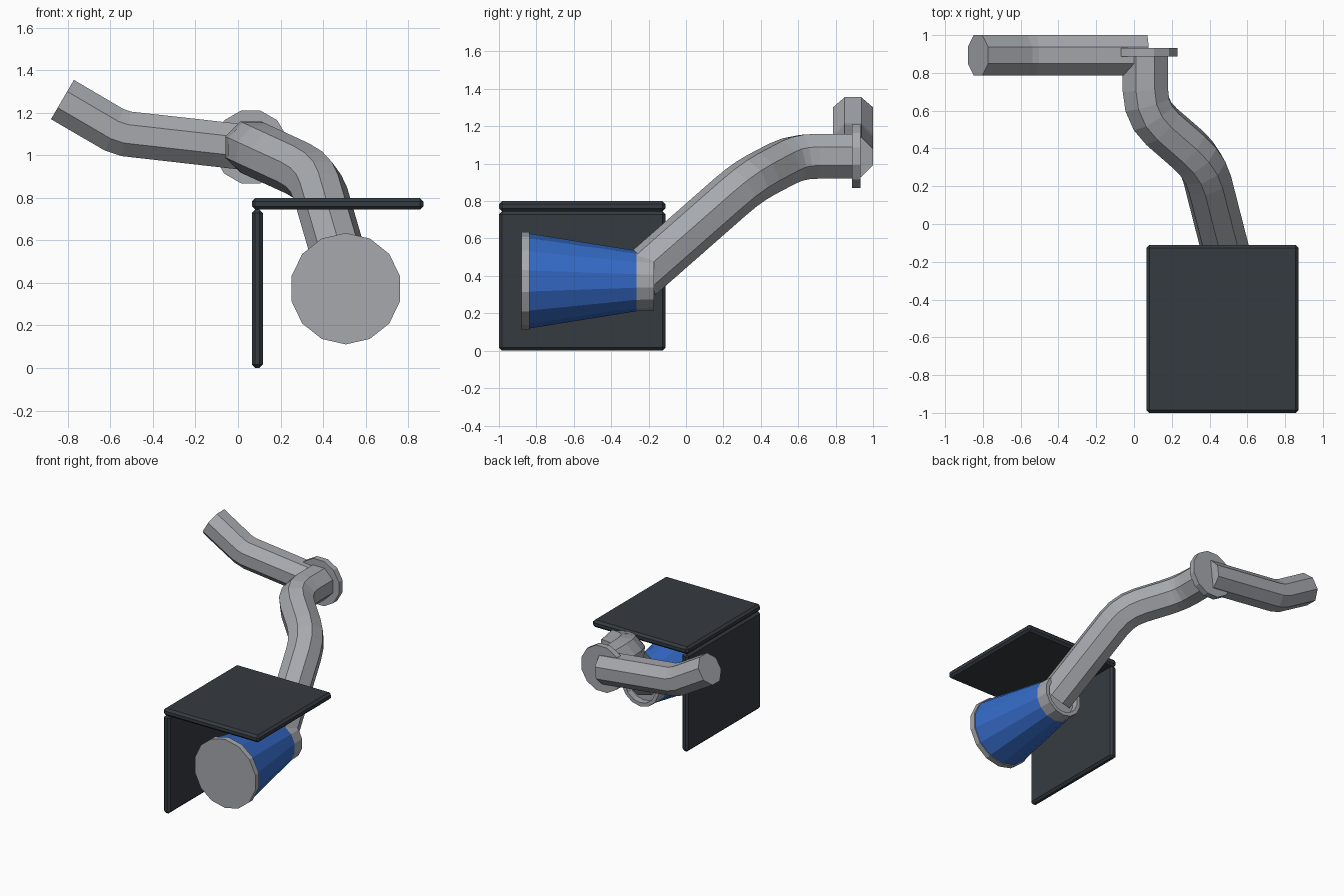
import bpy, bmesh, math
from mathutils import Vector, Quaternion

if "Cube" in bpy.data.objects:
    bpy.data.objects.remove(bpy.data.objects["Cube"])


def material(name, rgb):
    m = bpy.data.materials.new(name)
    m.diffuse_color = (*rgb, 1)
    m.use_nodes = True
    m.node_tree.nodes["Principled BSDF"].inputs["Base Color"].default_value = m.diffuse_color
    return m


GREY = material("silver grey", (0.38, 0.395, 0.42))
BLUE = material("blue", (0.035, 0.145, 0.57))
DARK = material("charcoal", (0.036, 0.044, 0.053))


def finish(bm, name, mat):
    bmesh.ops.recalc_face_normals(bm, faces=bm.faces)
    me = bpy.data.meshes.new(name)
    bm.to_mesh(me)
    bm.free()
    me.materials.append(mat)
    ob = bpy.data.objects.new(name, me)
    bpy.context.collection.objects.link(ob)
    return ob


def skin(rings, name, mat):
    """Bridge consecutive rings of points and cap both ends."""
    bm = bmesh.new()
    vs = [[bm.verts.new(p) for p in r] for r in rings]
    n = len(vs[0])
    for a, b in zip(vs, vs[1:]):
        for i in range(n):
            j = (i + 1) % n
            bm.faces.new((a[i], a[j], b[j], b[i]))
    bm.faces.new(vs[0])
    bm.faces.new(vs[-1])
    return finish(bm, name, mat)


def turned(name, mat, cx, cz, profile, n, phase):
    """Faceted body of revolution about the y direction; profile is (y, radius)."""
    ang = [2 * math.pi * i / n + phase for i in range(n)]
    return skin([[(cx + r * math.cos(a), y, cz + r * math.sin(a)) for a in ang]
                 for y, r in profile], name, mat)


def rounded(points, cut, steps):
    """Replace inner corners by short arcs."""
    pts = [Vector(p) for p in points]
    out = [pts[0]]
    for a, p, b in zip(pts, pts[1:], pts[2:]):
        s = p + (a - p).normalized() * cut
        e = p + (b - p).normalized() * cut
        for i in range(steps + 1):
            t = i / steps
            out.append(s * (1 - t) ** 2 + p * 2 * t * (1 - t) + e * t * t)
    return out + [pts[-1]]


def tube(name, mat, path, apothem, ref):
    """Octagonal pipe swept along a path without twist."""
    r = apothem / math.cos(math.pi / 8)
    t = (path[1] - path[0]).normalized()
    u = (ref - t * ref.dot(t)).normalized()
    rings = []
    for i, p in enumerate(path):
        a = path[max(i - 1, 0)]
        b = path[min(i + 1, len(path) - 1)]
        d1 = (p - a).normalized() if i else (b - p).normalized()
        d2 = (b - p).normalized() if i < len(path) - 1 else d1
        nt = (d1 + d2).normalized()
        u = t.rotation_difference(nt) @ u
        t = nt
        w = t.cross(u)
        rings.append([p + (u * math.cos(k) + w * math.sin(k)) * r
                      for k in [(j + 0.5) * math.pi / 4 for j in range(8)]])
    return skin(rings, name, mat)


def plate(name, lo, hi):
    """Thin panel with chamfered edges."""
    bm = bmesh.new()
    bmesh.ops.create_cube(bm, size=1)
    for v in bm.verts:
        v.co = [(l + h) / 2 + c * (h - l) for l, h, c in zip(lo, hi, v.co)]
    bmesh.ops.bevel(bm, geom=bm.edges[:], offset=0.016, segments=1,
                    affect='EDGES', profile=0.5)
    return finish(bm, name, DARK)


# Guard panels
plate("top_panel", (0.065, -1.0, 0.745), (0.872, -0.11, 0.80))
plate("side_panel", (0.065, -1.0, 0.0), (0.117, -0.11, 0.745))

# Tapered canister: front disc, blue body, rear collar with a recess
UP = math.pi / 2
CX, CZ = 0.507, 0.373
turned("front_disc", GREY, CX, CZ, [(-0.88, 0.262), (-0.838, 0.262)], 14, UP)
turned("canister_body", BLUE, CX, CZ, [(-0.838, 0.254), (-0.265, 0.162)], 14, UP)
turned("rear_collar", GREY, CX, CZ,
       [(-0.265, 0.162), (-0.17, 0.158), (-0.17, 0.13), (-0.22, 0.13)], 14, UP)

# Main arm from the flange down into the collar
main = rounded([(0.06, 0.90, 1.04), (0.06, 0.59, 1.04),
                (0.365, 0.325, 0.90), (0.512, -0.25, 0.395)], 0.12, 3)
tube("main_arm", GREY, main, 0.12, Vector((0, 0, 1)))

# Pivot flange
turned("pivot_flange", GREY, 0.06, 1.04, [(0.887, 0.177), (0.932, 0.177)], 12, math.pi / 12)

# Handle arm behind the flange
handle = rounded([(0.066, 0.893, 1.035), (-0.556, 0.893, 1.105),
                  (-0.826, 0.893, 1.263)], 0.03, 1)
tube("handle_arm", GREY, handle, 0.107, Vector((0, 1, 0)))
